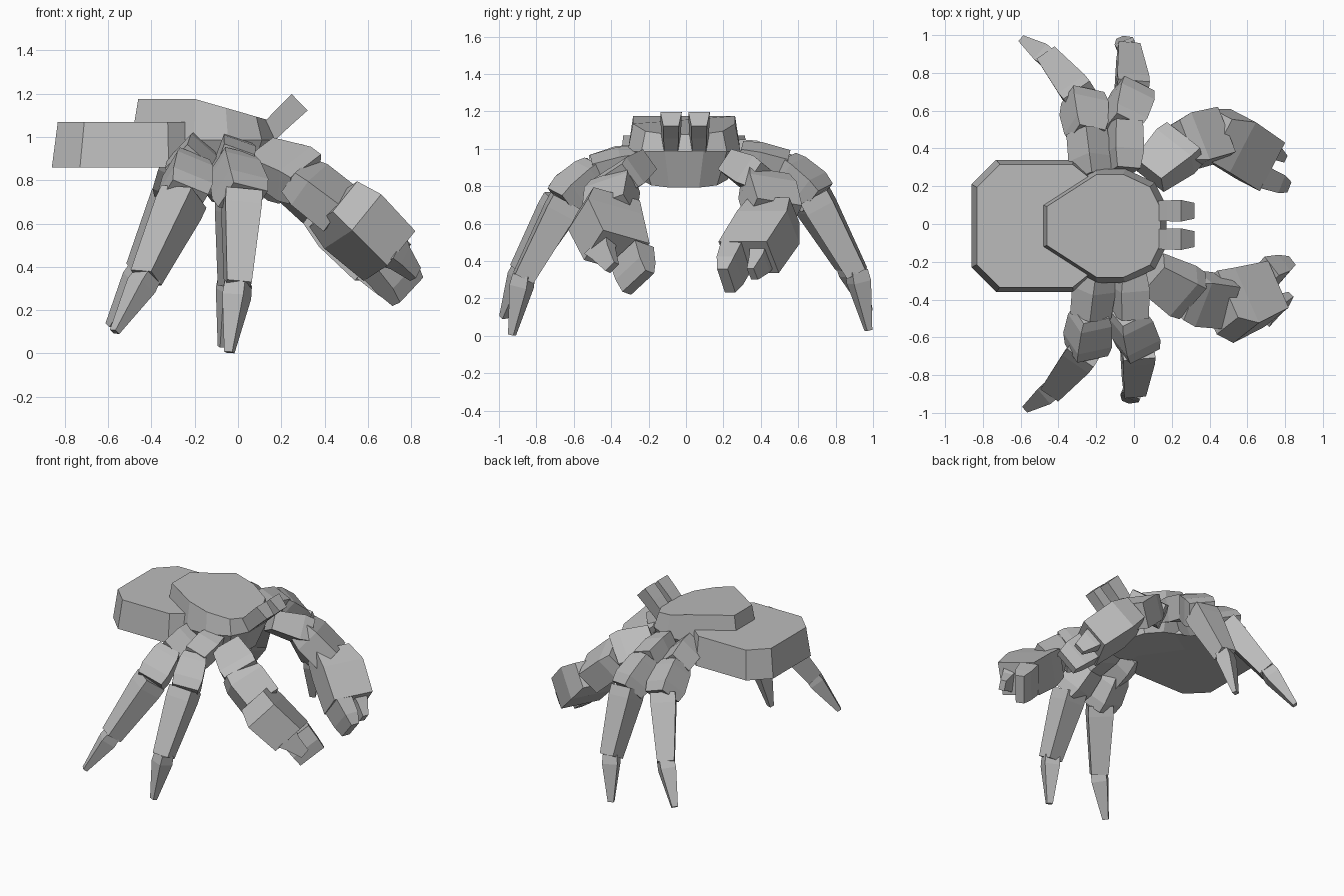
import bpy, bmesh, math
from mathutils import Vector

cube = bpy.data.objects.get("Cube")
if cube:
    bpy.data.objects.remove(cube)

grey = bpy.data.materials.new("shell_grey")
grey.use_nodes = True
colour = (0.5, 0.5, 0.5, 1)
grey.diffuse_color = colour
grey.node_tree.nodes["Principled BSDF"].inputs["Base Color"].default_value = colour


def loft(name, rings):
    """Skin a closed, flat-shaded solid over rings of equal point count."""
    bm = bmesh.new()
    loops = [[bm.verts.new(p) for p in ring] for ring in rings]
    n = len(loops[0])
    for a, b in zip(loops, loops[1:]):
        for i in range(n):
            j = (i + 1) % n
            bm.faces.new((a[i], a[j], b[j], b[i]))
    bm.faces.new(loops[0][::-1])
    bm.faces.new(loops[-1])
    bmesh.ops.recalc_face_normals(bm, faces=bm.faces)
    mesh = bpy.data.meshes.new(name)
    bm.to_mesh(mesh)
    bm.free()
    mesh.materials.append(grey)
    obj = bpy.data.objects.new(name, mesh)
    bpy.context.collection.objects.link(obj)
    return obj


def limb(name, stations, flip=1, shift=(0, 0, 0), roll=0.0, under=1.0):
    """Tapered box through (centre, width, height) stations, mirrored in y if flip is -1."""
    centres = [Vector(s[0]) for s in stations]
    d = (centres[-1] - centres[0]).normalized()
    side = d.cross(Vector((0, 0, 1))).normalized()
    up = side.cross(d)
    u = side * math.cos(roll) + up * math.sin(roll)
    v = up * math.cos(roll) - side * math.sin(roll)
    rings = []
    for c, (_, w, h) in zip(centres, stations):
        ring = []
        for a, b in ((-under, -1), (under, -1), (1, 1), (-1, 1)):
            p = c + u * (a * w / 2) + v * (b * h / 2)
            ring.append(Vector((p.x, p.y * flip, p.z)) + Vector(shift))
        rings.append(ring)
    return loft(name, rings)


def outline(half):
    """Mirror half an outline across the body's centre line."""
    return half + [(x, -y) for x, y in reversed(half)]


# Abdomen slab, slightly wider below
plate = outline([(-0.86, 0.22), (-0.73, 0.35), (-0.32, 0.35), (-0.16, 0.22)])
loft("abdomen", [[(x, y - 0.01, 0.86) for x, y in plate],
                 [(-0.4 + (x + 0.4) * 0.94, y * 0.93 - 0.01, 1.07) for x, y in plate]])

# Carapace: sloping belly, widest ring, sloping top
shell = outline([(-0.48, 0.11), (-0.2, 0.29), (-0.05, 0.29), (0.1, 0.22), (0.16, 0.1)])


def shell_ring(scale, height, slope):
    return [(-0.16 + (x + 0.16) * scale, y * scale - 0.01,
             height - slope * max(0, x + 0.2)) for x, y in shell]


loft("carapace", [shell_ring(0.8, 0.865, 0.2), shell_ring(1.04, 0.985, 0),
                  shell_ring(0.94, 1.175, 0.27)])

# Eye stalks, narrower underneath
for s, word in ((1, "left"), (-1, "right")):
    limb(word + "_eye", [((0.1, s * 0.075, 0.98), 0.1, 0.09),
                         ((0.21, s * 0.075, 1.09), 0.11, 0.1),
                         ((0.285, s * 0.075, 1.16), 0.115, 0.105)],
         1, (0, -0.005, 0), 0, 0.72)

# Walking legs: joints from hip to toe, rolls of hip, thigh and shin, left side offset
LEGS = {
    "front": ([(-0.02, -0.24, 0.93), (-0.02, -0.49, 0.87), (0.02, -0.645, 0.725),
               (0.0, -0.87, 0.31), (-0.04, -0.93, 0.005)],
              (0.35, 0.3, 0.2), (-0.03, 0.045, 0.025)),
    "rear": ([(-0.2, -0.25, 0.93), (-0.23, -0.49, 0.86), (-0.25, -0.655, 0.725),
              (-0.425, -0.87, 0.35), (-0.57, -0.975, 0.1)],
             (0.75, 0.5, 0.1), (-0.02, 0.0, 0.03)),
}
for flip, word in ((1, "right"), (-1, "left")):
    for place, (path, rolls, offset) in LEGS.items():
        hip, joint, knee, ankle, toe = [Vector(p) for p in path]
        shift = Vector(offset) if flip < 0 else Vector()
        tag = word + "_" + place
        limb(tag + "_hip", [(hip, 0.13, 0.14), (hip.lerp(joint, 0.4), 0.16, 0.17),
                            (joint, 0.15, 0.16)], flip, shift, rolls[0])
        limb(tag + "_thigh", [(joint.lerp(knee, -0.12), 0.15, 0.14),
                              (joint.lerp(knee, 0.12), 0.18, 0.17),
                              (joint.lerp(knee, 0.75), 0.2, 0.19),
                              (joint.lerp(knee, 1.08), 0.18, 0.16)], flip, shift, rolls[1])
        limb(tag + "_shin", [(knee, 0.17, 0.16), (knee.lerp(ankle, 0.15), 0.17, 0.16),
                             (ankle, 0.115, 0.11)], flip, shift, rolls[2])
        limb(tag + "_foot", [(ankle.lerp(toe, -0.05), 0.1, 0.09),
                             (ankle.lerp(toe, 0.15), 0.105, 0.1),
                             (toe, 0.04, 0.03)], flip, shift, rolls[2])

# Claw arms: roll and stations of each part; the two sides are posed differently
RIGHT_CLAW = {
    "upper_arm": (-0.5, [((0.1, -0.26, 0.9), 0.2, 0.13), ((0.26, -0.355, 0.83), 0.25, 0.17),
                         ((0.31, -0.38, 0.805), 0.24, 0.15)]),
    "forearm": (-0.4, [((0.27, -0.385, 0.825), 0.22, 0.12), ((0.33, -0.395, 0.78), 0.26, 0.15),
                       ((0.48, -0.41, 0.66), 0.25, 0.16)]),
    "palm": (0.35, [((0.44, -0.415, 0.69), 0.28, 0.2), ((0.53, -0.43, 0.61), 0.33, 0.24),
                    ((0.7, -0.37, 0.45), 0.28, 0.23)]),
    "inner_finger": (0.45, [((0.67, -0.29, 0.43), 0.13, 0.22), ((0.74, -0.27, 0.345), 0.11, 0.21),
                            ((0.785, -0.255, 0.285), 0.06, 0.2)]),
    "outer_finger": (0.45, [((0.71, -0.455, 0.48), 0.1, 0.17), ((0.75, -0.44, 0.44), 0.07, 0.12),
                            ((0.82, -0.395, 0.365), 0.04, 0.07)]),
}
LEFT_CLAW = {
    "upper_arm": (-0.5, [((0.08, -0.26, 0.9), 0.2, 0.13), ((0.22, -0.385, 0.835), 0.26, 0.17),
                         ((0.27, -0.43, 0.81), 0.25, 0.15)]),
    "forearm": (-0.2, [((0.24, -0.42, 0.83), 0.23, 0.15), ((0.3, -0.435, 0.78), 0.27, 0.18),
                       ((0.44, -0.47, 0.65), 0.26, 0.18)]),
    "palm": (0.0, [((0.41, -0.47, 0.67), 0.25, 0.18), ((0.51, -0.44, 0.58), 0.3, 0.23),
                   ((0.67, -0.335, 0.42), 0.29, 0.22)]),
    "inner_finger": (0.0, [((0.63, -0.27, 0.43), 0.12, 0.21), ((0.72, -0.235, 0.35), 0.1, 0.2),
                           ((0.77, -0.215, 0.295), 0.06, 0.17)]),
    "outer_finger": (0.0, [((0.67, -0.41, 0.44), 0.1, 0.16), ((0.72, -0.395, 0.39), 0.08, 0.13),
                           ((0.78, -0.355, 0.33), 0.04, 0.08)]),
}
for flip, word, claw in ((1, "right", RIGHT_CLAW), (-1, "left", LEFT_CLAW)):
    for part, (roll, stations) in claw.items():
        limb(word + "_" + part, stations, flip, (0, 0, 0), roll)
